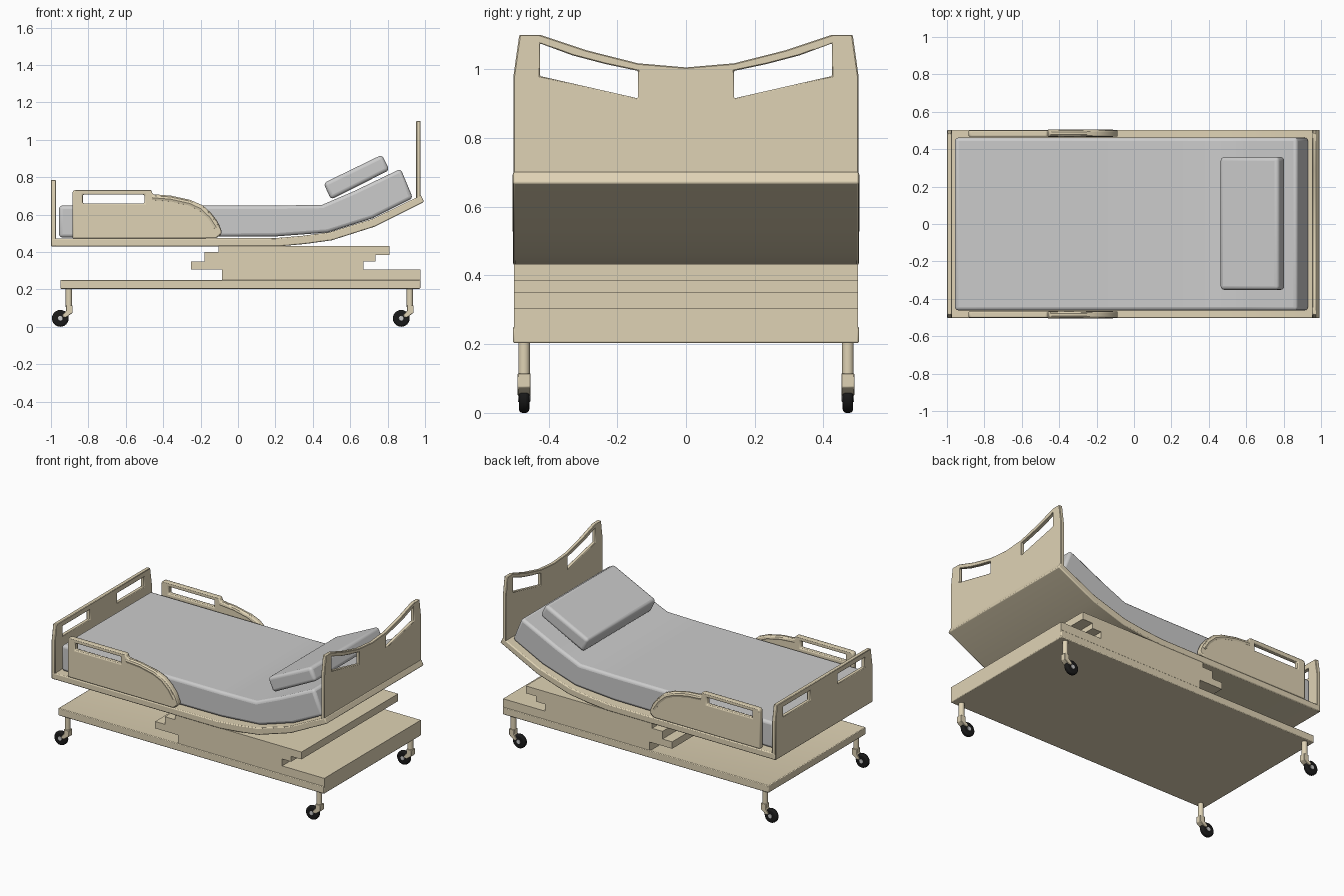
import bpy, bmesh, math
from mathutils import Vector

if "Cube" in bpy.data.objects:
    bpy.data.objects.remove(bpy.data.objects["Cube"])


def material(name, rgb):
    m = bpy.data.materials.new(name)
    m.diffuse_color = (*rgb, 1)
    m.use_nodes = True
    m.node_tree.nodes["Principled BSDF"].inputs["Base Color"].default_value = m.diffuse_color
    return m


TAN = material("tan", (0.74, 0.65, 0.46))
BLACK = material("black", (0.01, 0.01, 0.01))


def finish(ob, mat=None, bevel=0, segs=2):
    if mat:
        ob.data.materials.append(mat)
    if bevel:
        b = ob.modifiers.new("bevel", "BEVEL")
        b.width, b.segments = bevel, segs
        b.limit_method, b.angle_limit = "ANGLE", math.radians(35)
    return ob


def prism(name, loops, axis, a, b, mat=None, bevel=0, segs=2):
    """Extrude an outline (plus optional holes) along x (outline in yz) or y (outline in xz)."""
    put = (lambda p, t: (t, p[0], p[1])) if axis == "x" else (lambda p, t: (p[0], t, p[1]))
    bm = bmesh.new()
    caps = ([], [])
    for loop in loops:
        va, vb = ([bm.verts.new(put(p, t)) for p in loop] for t in (a, b))
        n = len(loop)
        for i in range(n):
            j = (i + 1) % n
            bm.faces.new((va[i], va[j], vb[j], vb[i]))
            caps[0].append(bm.edges.get((va[i], va[j])))
            caps[1].append(bm.edges.get((vb[i], vb[j])))
        if len(loops) == 1:
            bm.faces.new(va)
            bm.faces.new(vb)
    if len(loops) > 1:
        normal = Vector((1, 0, 0)) if axis == "x" else Vector((0, 1, 0))
        for edges in caps:
            bmesh.ops.triangle_fill(bm, use_beauty=True, edges=edges, normal=normal)
    bmesh.ops.recalc_face_normals(bm, faces=bm.faces)
    me = bpy.data.meshes.new(name)
    bm.to_mesh(me)
    bm.free()
    ob = bpy.data.objects.new(name, me)
    bpy.context.collection.objects.link(ob)
    return finish(ob, mat, bevel, segs)


def rect(x0, x1, z0, z1):
    return [(x0, z0), (x1, z0), (x1, z1), (x0, z1)]


def mirrored(half):
    """Close a half outline by mirroring it across the first coordinate."""
    return half + [(-u, v) for u, v in reversed(half) if u > 0]


def cylinder(name, loc, r, depth, axis, mat, bevel=0, sides=24):
    rot = (math.pi / 2, 0, 0) if axis == "y" else (0, 0, 0)
    bpy.ops.mesh.primitive_cylinder_add(vertices=sides, radius=r, depth=depth, location=loc, rotation=rot)
    ob = bpy.context.object
    ob.name = name
    return finish(ob, mat, bevel, 3)


# base plate with a shallow recessed top
base = prism("base_plate", [rect(-0.95, 0.975, 0.203, 0.252)], "y", -0.503, 0.503, TAN, 0.005)
bm = bmesh.new()
bm.from_mesh(base.data)
top = [f for f in bm.faces if f.normal.z > 0.9]
bmesh.ops.inset_region(bm, faces=top, thickness=0.05)
bmesh.ops.translate(bm, vec=(0, 0, -0.008), verts=top[0].verts)
bm.to_mesh(base.data)
bm.free()

# stepped lift block
prism("lift_block", [[(-0.085, 0.245), (-0.085, 0.305), (-0.25, 0.305), (-0.25, 0.35), (-0.18, 0.35),
                      (-0.18, 0.4), (-0.105, 0.4), (-0.105, 0.433), (0.81, 0.433), (0.81, 0.385),
                      (0.735, 0.385), (0.735, 0.35), (0.67, 0.35), (0.67, 0.305), (0.975, 0.305),
                      (0.975, 0.245)]], "y", -0.5, 0.5, TAN)

# bent deck under the mattress
prism("deck", [[(-0.998, 0.43), (0.22, 0.43), (0.36, 0.443), (0.5, 0.462), (0.73, 0.535), (0.995, 0.668),
                (0.978, 0.703), (0.72, 0.577), (0.49, 0.506), (0.35, 0.487), (0.2, 0.474),
                (-0.998, 0.472)]], "y", -0.503, 0.503, TAN, 0.006)

# mattress and pillow
prism("mattress", [[(-0.957, 0.477), (0.2, 0.483), (0.48, 0.504), (0.72, 0.58), (0.935, 0.688),
                    (0.87, 0.845), (0.62, 0.725), (0.45, 0.652), (0.2, 0.648), (-0.957, 0.648)]],
      "y", -0.462, 0.462, None, 0.018, 3)
prism("pillow", [[(0.457, 0.768), (0.77, 0.92), (0.81, 0.838), (0.497, 0.68)]],
      "y", -0.352, 0.358, None, 0.02, 4)

# headboard with two slanted openings
head_hole = [(0.425, 0.98), (0.425, 1.075), (0.33, 1.04), (0.235, 1.015), (0.14, 0.995), (0.14, 0.915)]
head = mirrored([(0.502, 0.665), (0.502, 0.98), (0.485, 1.1), (0.425, 1.1), (0.29, 1.055),
                 (0.14, 1.017), (0, 1.005)])
prism("headboard", [head, head_hole, [(-y, z) for y, z in head_hole]], "x", 0.953, 0.977, TAN, 0.003, 1)

# footboard with two hand slots
foot = mirrored([(0.502, 0.43), (0.502, 0.68), (0.485, 0.785)])
prism("footboard", [foot, rect(0.14, 0.42, 0.685, 0.75), rect(-0.42, -0.14, 0.685, 0.75)],
      "x", -1.0, -0.974, TAN, 0.003, 1)

# side guards: panel with slot, plus a thick sloping grip
guard = [(-0.885, 0.472), (-0.885, 0.72), (-0.875, 0.732), (-0.465, 0.732), (-0.455, 0.708),
         (-0.35, 0.694), (-0.25, 0.675), (-0.19, 0.65), (-0.145, 0.61), (-0.11, 0.565),
         (-0.088, 0.515), (-0.09, 0.492), (-0.12, 0.472)]
for side, s in (("front", -1), ("rear", 1)):
    prism(side + "_guard", [guard, rect(-0.83, -0.5, 0.66, 0.706)], "y", s * 0.467, s * 0.501, TAN, 0.007, 2)
    cu = bpy.data.curves.new(side + "_grip", "CURVE")
    cu.dimensions = "3D"
    cu.bevel_depth, cu.bevel_resolution, cu.use_fill_caps = 0.02, 3, True
    path = [(-0.46, 0.69), (-0.36, 0.682), (-0.26, 0.66), (-0.2, 0.632), (-0.15, 0.585), (-0.115, 0.53)]
    sp = cu.splines.new("POLY")
    sp.points.add(len(path) - 1)
    for p, (x, z) in zip(sp.points, path):
        p.co = (x, s * 0.485, z, 1)
    cu.materials.append(TAN)
    grip = bpy.data.objects.new(side + "_grip", cu)
    bpy.context.collection.objects.link(grip)
    bpy.ops.object.select_all(action="DESELECT")
    grip.select_set(True)
    bpy.context.view_layer.objects.active = grip
    bpy.ops.object.convert(target="MESH")

# casters: post, trailing fork, tyre and hub at each corner
for end, px in (("foot", -0.904), ("head", 0.919)):
    for side, s in (("front", -1), ("rear", 1)):
        y, tag = s * 0.471, f"{end}_{side}_caster"
        cylinder(tag + "_post", (px, y, 0.157), 0.017, 0.1, "z", TAN)
        fork = [(0.02, 0.115), (-0.016, 0.115), (-0.016, 0.085), (-0.035, 0.062), (-0.03, 0.05),
                (-0.012, 0.052), (0.02, 0.075)]
        prism(tag + "_fork", [[(px + u, v) for u, v in fork]], "y", y - 0.019, y + 0.019, TAN, 0.002, 1)
        wx = px - 0.046
        cylinder(tag + "_tyre", (wx, y, 0.045), 0.045, 0.03, "y", BLACK, 0.01)
        cylinder(tag + "_hub", (wx, y, 0.045), 0.014, 0.036, "y", None, 0.002, 16)

# smooth shading with sharp edges kept
bpy.ops.object.select_all(action="SELECT")
bpy.ops.object.shade_smooth_by_angle(angle=math.radians(30))
